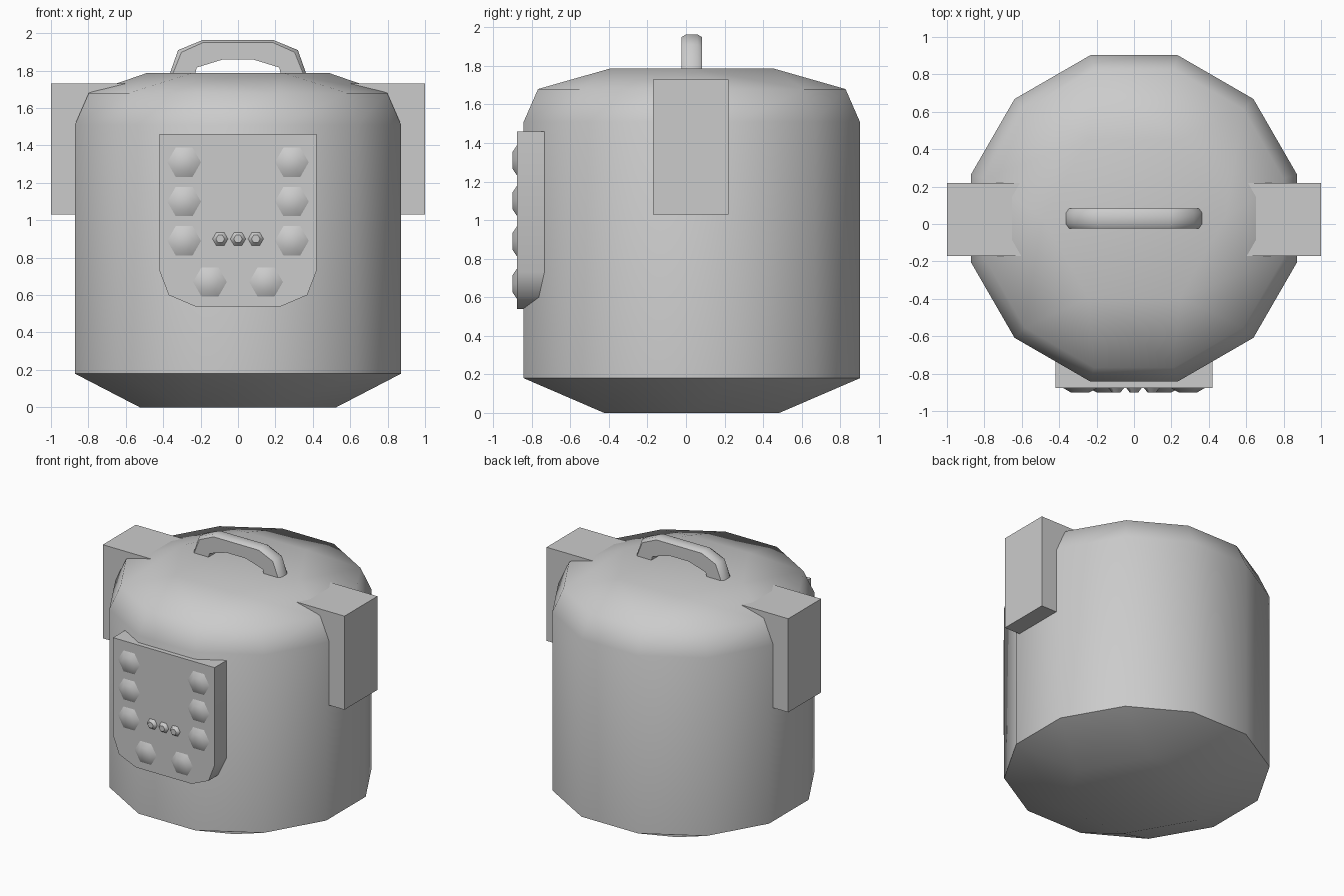
import bpy, bmesh
from math import radians, cos, sin

if "Cube" in bpy.data.objects:
    bpy.data.objects.remove(bpy.data.objects["Cube"])

CY = 0.03  # body centre in y


def finish(bm, name, angle=50):
    bmesh.ops.recalc_face_normals(bm, faces=bm.faces)
    mesh = bpy.data.meshes.new(name)
    bm.to_mesh(mesh)
    bm.free()
    ob = bpy.data.objects.new(name, mesh)
    bpy.context.collection.objects.link(ob)
    bpy.ops.object.select_all(action='DESELECT')
    ob.select_set(True)
    bpy.context.view_layer.objects.active = ob
    bpy.ops.object.shade_smooth_by_angle(angle=radians(angle))
    return ob


def ring(bm, r, z, n, start):
    return [bm.verts.new((r * cos(radians(start + 360 * i / n)),
                          CY + r * sin(radians(start + 360 * i / n)), z)) for i in range(n)]


def bridge(bm, a, b):
    n = len(a)
    for i in range(n):
        bm.faces.new((a[i], a[(i + 1) % n], b[(i + 1) % n], b[i]))


def hex_cap(bm, r, z, rim):
    # six-sided cap joined to a twelve-sided rim
    cap = ring(bm, r, z, 6, 0)
    bm.faces.new(cap)
    for i in range(6):
        a, b = cap[i], cap[(i + 1) % 6]
        bm.faces.new((a, rim[2 * i - 1], rim[2 * i]))
        bm.faces.new((a, rim[2 * i], rim[2 * i + 1], b))


# Pot body with lid dome
bm = bmesh.new()
rings = [ring(bm, r, z, 12, 15) for r, z in ((0.903, 0.18), (0.903, 1.51), (0.826, 1.68))]
for a, b in zip(rings, rings[1:]):
    bridge(bm, a, b)
hex_cap(bm, 0.525, 0, rings[0])
hex_cap(bm, 0.488, 1.787, rings[-1])
finish(bm, "pot_body")

# Side handle blocks
for side, name in ((-1, "side_handle_left"), (1, "side_handle_right")):
    bm = bmesh.new()
    bmesh.ops.create_cube(bm, size=1)
    bmesh.ops.scale(bm, vec=(0.41, 0.39, 0.70), verts=bm.verts)
    bmesh.ops.translate(bm, vec=(side * 0.795, 0.025, 1.38), verts=bm.verts)
    finish(bm, name, 30)

# Control panel
half = [(0.42, 1.46), (0.42, 0.73), (0.37, 0.60), (0.23, 0.54)]
outline = half + [(-x, z) for x, z in reversed(half)]
bm = bmesh.new()
front = [bm.verts.new((x, -0.877, z)) for x, z in outline]
back = [bm.verts.new((x, -0.70, z)) for x, z in outline]
bridge(bm, front, back)
bm.faces.new(front)
bm.faces.new(back)
finish(bm, "control_panel")


# Hexagonal domed buttons
def button(name, x, z, r):
    bm = bmesh.new()
    loops = [[bm.verts.new((x + s * r * cos(radians(60 * i)), y, z + s * r * sin(radians(60 * i))))
              for i in range(6)] for s, y in ((1, -0.876), (0.55, -0.90))]
    bridge(bm, *loops)
    for loop in loops:
        bm.faces.new(loop)
    finish(bm, name)


spots = [(0.288, 1.31), (0.288, 1.10), (0.288, 0.89), (0.15, 0.67)]
for i, (x, z) in enumerate(spots):
    for s, label in ((-1, "left"), (1, "right")):
        button(f"button_{label}_{i + 1}", s * x, z, 0.092)
for i in (-1, 0, 1):
    button(f"indicator_{i + 2}", i * 0.095, 0.90, 0.042)

# Carry handle arch on the lid: outer, shoulder and inner paths
outer = [(0.35, 1.785), (0.303, 1.912), (0.19, 1.962)]
shoulder = [(0.367, 1.785), (0.318, 1.908), (0.19, 1.952)]
outer, shoulder = ([(0.366, 1.78), (0.32, 1.91), (0.19, 1.963)],
                   [(0.35, 1.78), (0.303, 1.898), (0.187, 1.95)])
inner = [(0.23, 1.78), (0.22, 1.817), (0.08, 1.86)]
section = [(outer, -0.03), (outer, 0.03), (shoulder, 0.053),
           (inner, 0.053), (inner, -0.053), (shoulder, -0.053)]
bm = bmesh.new()
loops = []
for side, order in ((-1, (0, 1, 2)), (1, (2, 1, 0))):
    for k in order:
        loops.append([bm.verts.new((side * p[k][0], CY + dy, p[k][1])) for p, dy in section])
for a, b in zip(loops, loops[1:]):
    bridge(bm, a, b)
bm.faces.new(loops[0])
bm.faces.new(loops[-1])
finish(bm, "lid_handle")
